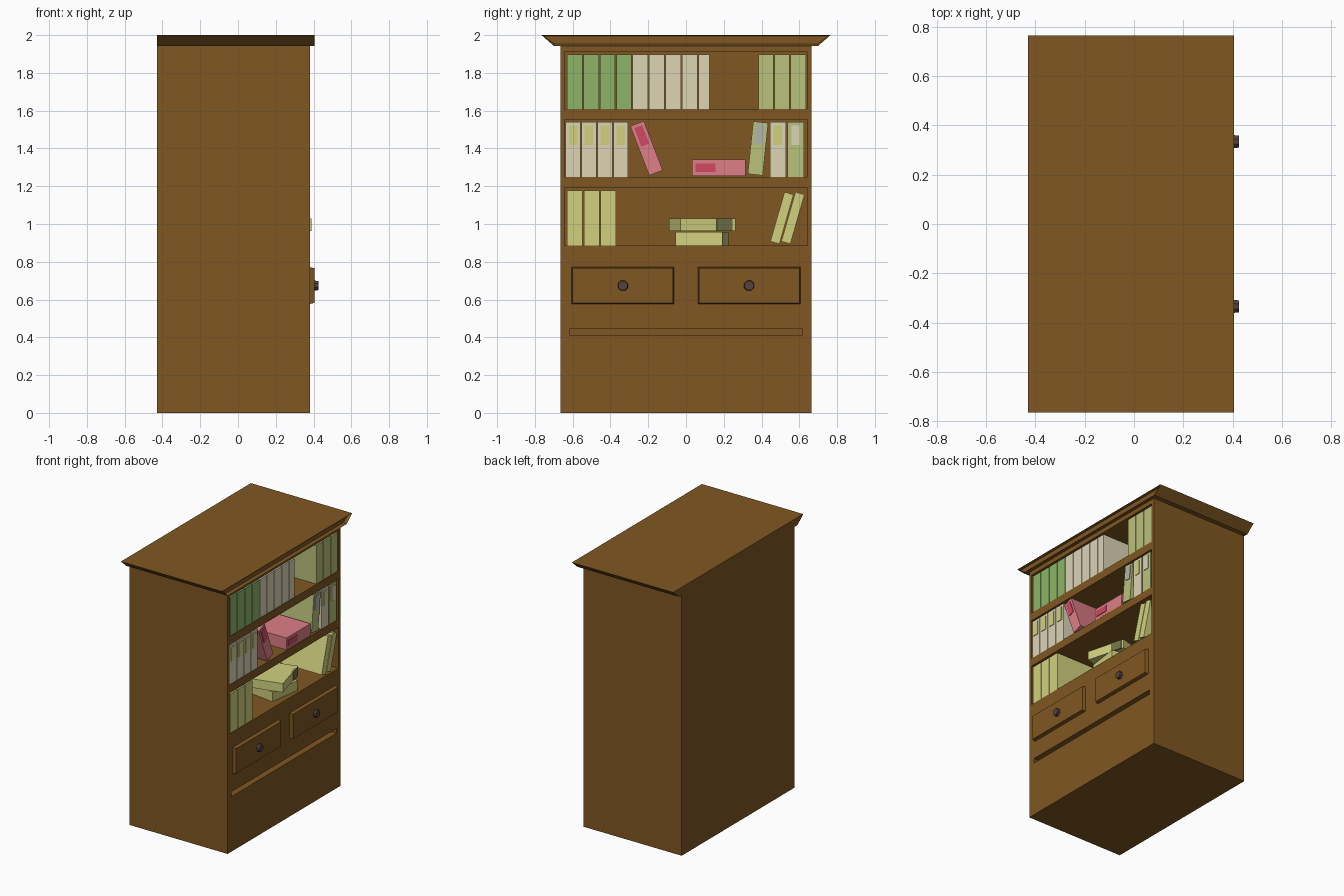
import bpy, bmesh
from math import radians
from mathutils import Matrix, Vector

if "Cube" in bpy.data.objects:
    bpy.data.objects.remove(bpy.data.objects["Cube"])

COLOURS = {
    "wood": (0.214, 0.095, 0.016), "knob_dark": (0.09, 0.055, 0.05),
    "green": (0.27, 0.46, 0.14), "cream": (0.72, 0.66, 0.47),
    "olive": (0.49, 0.54, 0.20), "yellow": (0.64, 0.64, 0.21),
    "pink": (0.73, 0.21, 0.24), "red": (0.63, 0.07, 0.12),
    "grey": (0.45, 0.47, 0.42), "dark": (0.16, 0.17, 0.06),
}
MATS = {}
for key, col in COLOURS.items():
    MATS[key] = bpy.data.materials.new(key)
    MATS[key].diffuse_color = (*col, 1)


def finish(name, bm, mat, matrix=None):
    bmesh.ops.recalc_face_normals(bm, faces=bm.faces)
    me = bpy.data.meshes.new(name)
    bm.to_mesh(me)
    bm.free()
    me.materials.append(MATS[mat])
    ob = bpy.data.objects.new(name, me)
    bpy.context.collection.objects.link(ob)
    if matrix:
        ob.matrix_world = matrix
    return ob


def box(name, lo, hi, mat, matrix=None):
    lo, hi = Vector(lo), Vector(hi)
    bm = bmesh.new()
    bmesh.ops.create_cube(bm, size=1)
    for v in bm.verts:
        v.co = (lo + hi) / 2 + v.co * (hi - lo)
    return finish(name, bm, mat, matrix)


FRONT, BACK, SPINE, DEPTH = 0.38, -0.43, 0.377, 0.34

# Cabinet body with shelf openings and a groove cut into the front
body = box("cabinet_body", (BACK, -0.665, 0), (FRONT, 0.665, 1.945), "wood")
for z0, z1, y, depth in [(1.61, 1.91, 0.642, 0.37), (1.25, 1.55, 0.642, 0.37),
                         (0.885, 1.19, 0.642, 0.37), (0.41, 0.445, 0.617, 0.12)]:
    cutter = box("cutter", (FRONT - depth, -y, z0), (FRONT + 0.1, y, z1), "wood")
    cutter.hide_render = True
    mod = body.modifiers.new("opening", "BOOLEAN")
    mod.operation, mod.solver, mod.object = "DIFFERENCE", "EXACT", cutter
    bpy.context.view_layer.objects.active = body
    bpy.ops.object.modifier_apply(modifier=mod.name)
    bpy.data.objects.remove(cutter)

# Cornice: flared profile extruded front to back, with a recessed front
bm = bmesh.new()
profile = [(-0.70, 1.943), (0.70, 1.943), (0.765, 2.0), (-0.765, 2.0)]
face = bm.faces.new([bm.verts.new((BACK, y, z)) for y, z in profile])
ext = bmesh.ops.extrude_face_region(bm, geom=[face])
moved = [v for v in ext["geom"] if isinstance(v, bmesh.types.BMVert)]
bmesh.ops.translate(bm, verts=moved, vec=(0.405 - BACK, 0, 0))
bmesh.ops.recalc_face_normals(bm, faces=bm.faces)
front = max(bm.faces, key=lambda f: f.calc_center_median().x)
bmesh.ops.inset_region(bm, faces=[front], thickness=0.011)
bmesh.ops.translate(bm, verts=front.verts, vec=(-0.02, 0, 0))
finish("cornice", bm, "wood")

# Drawer fronts with a chamfered edge, and eight-sided knobs
for side, name in ((-1, "left"), (1, "right")):
    bm = bmesh.new()
    bmesh.ops.create_cube(bm, size=1)
    for v in bm.verts:
        edge = 0.008 if v.co.x > 0 else 0
        v.co = Vector((0.3875 + v.co.x * 0.035,
                       side * 0.335 + v.co.y * (0.546 - 2 * edge),
                       0.674 + v.co.z * (0.2 - 2 * edge)))
    finish("drawer_" + name, bm, "wood")
    bm = bmesh.new()
    bmesh.ops.create_cone(bm, cap_ends=True, segments=8, radius1=0.029,
                          radius2=0.026, depth=0.025,
                          matrix=Matrix.Rotation(radians(22.5), 4, "Z"))
    finish("knob_" + name, bm, "knob_dark",
           Matrix.Translation((0.414, side * 0.334, 0.674))
           @ Matrix.Rotation(radians(90), 4, "Y"))


def book(name, y, z, w, h, mat, lean=0, turn=0, label=None, label_mat=None,
         x=SPINE - DEPTH / 2, depth=DEPTH):
    """Book centred at (x, y, z); label = (y, z, width, height) from its centre."""
    m = (Matrix.Translation((x, y, z)) @ Matrix.Rotation(radians(turn), 4, "Z")
         @ Matrix.Rotation(radians(lean), 4, "X"))
    box(name, (-depth / 2, -w / 2, -h / 2), (depth / 2, w / 2, h / 2), mat, m)
    if label:
        ly, lz, lw, lh = label
        box(name + "_label", (depth / 2 - 0.01, ly - lw / 2, lz - lh / 2),
            (depth / 2 + 0.005, ly + lw / 2, lz + lh / 2), label_mat, m)


def row(name, y0, y1, count, z0, z1, mat, label_mat=None):
    step = (y1 - y0) / count
    for i in range(count):
        book(f"{name}_{i + 1}", y0 + (i + 0.5) * step, (z0 + z1) / 2,
             step - 0.006, z1 - z0, mat, label_mat=label_mat,
             label=(0, 0.075, 0.045, 0.105) if label_mat else None)


# Top shelf books
row("top_green_book", -0.632, -0.285, 4, 1.61, 1.897, "green")
row("top_cream_book", -0.285, 0.064, 4, 1.61, 1.897, "cream")
row("top_thin_book", 0.064, 0.128, 1, 1.61, 1.897, "cream")
row("top_olive_book", 0.38, 0.637, 3, 1.61, 1.897, "olive")

# Middle shelf books
row("middle_cream_book", -0.64, -0.303, 4, 1.25, 1.54, "cream", "yellow")
book("middle_leaning_pink_book", -0.209, 1.401, 0.077, 0.28, "pink", lean=21,
     label=(0, 0.07, 0.045, 0.105), label_mat="red")
book("middle_lying_pink_book", 0.174, 1.297, 0.282, 0.088, "pink",
     label=(-0.07, 0, 0.105, 0.045), label_mat="red", depth=0.3,
     x=SPINE - 0.15)
book("middle_leaning_olive_book", 0.381, 1.4, 0.08, 0.28, "olive", lean=-6,
     label=(0, 0.075, 0.045, 0.105), label_mat="grey")
row("middle_right_cream_book", 0.442, 0.532, 1, 1.25, 1.54, "cream", "yellow")
row("middle_right_olive_book", 0.535, 0.627, 1, 1.25, 1.54, "olive", "cream")

# Bottom shelf books
row("bottom_yellow_book", -0.632, -0.367, 3, 0.885, 1.177, "yellow")
for i, y in enumerate((0.508, 0.566)):
    book(f"bottom_leaning_book_{i + 1}", y, 1.032, 0.05, 0.272, "yellow", lean=-16)
book("bottom_lying_book_lower", 0.085, 0.922, 0.25, 0.073, "yellow", turn=-8,
     x=0.22, depth=0.24)
book("bottom_lying_book_upper", 0.085, 0.996, 0.30, 0.066, "yellow", turn=15,
     x=0.235, depth=0.24, label=(0.09, 0, 0.085, 0.066), label_mat="dark")

for m in bpy.data.materials:
    if m.users and not m.is_grease_pencil:
        m.use_nodes = True
        m.node_tree.nodes["Principled BSDF"].inputs["Base Color"].default_value = m.diffuse_color
